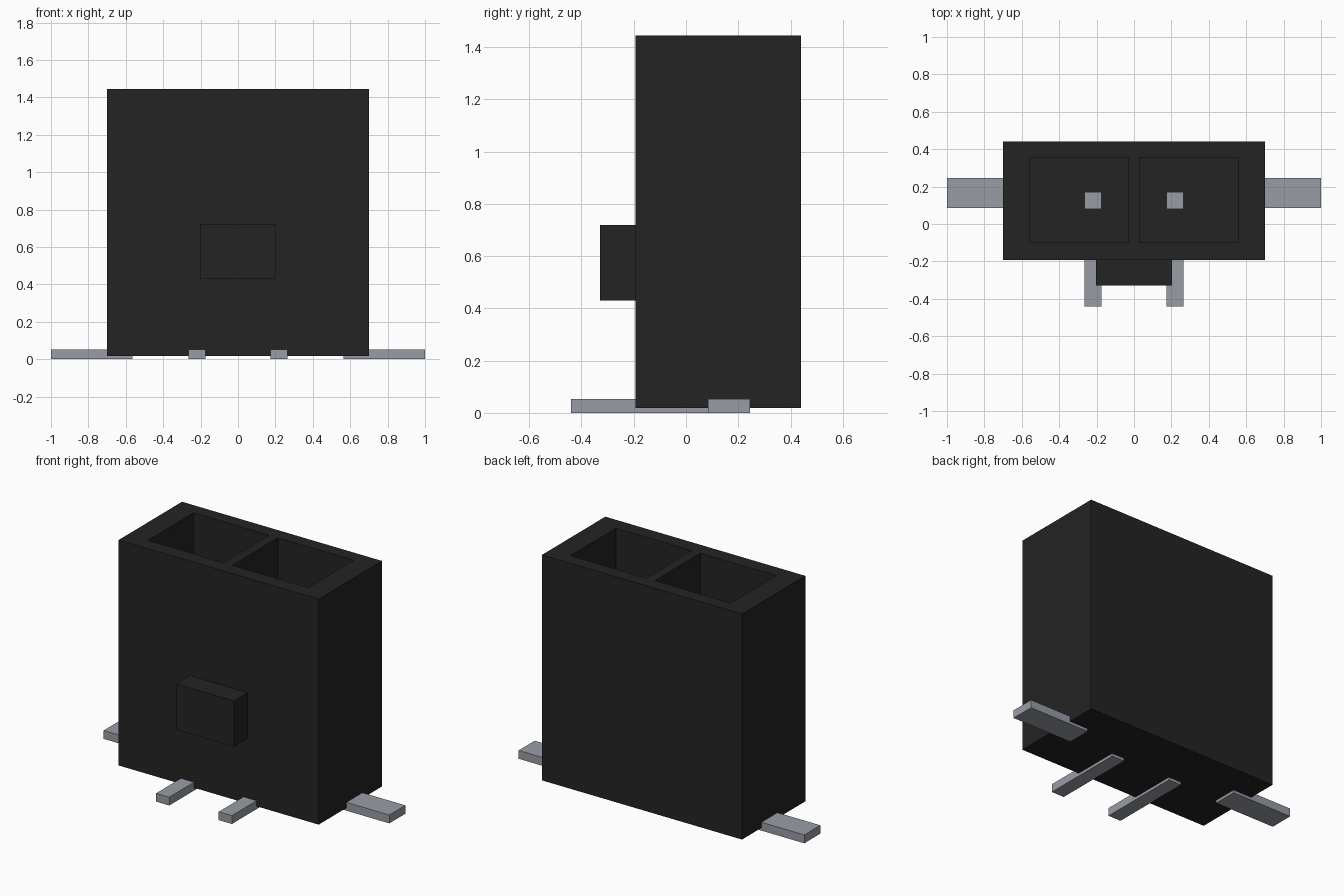
import bpy
import bmesh

cube = bpy.data.objects.get("Cube")
if cube:
    bpy.data.objects.remove(cube, do_unlink=True)


def material(name, rgb, rough):
    m = bpy.data.materials.new(name)
    m.use_nodes = True
    m.diffuse_color = (*rgb, 1)
    bsdf = m.node_tree.nodes["Principled BSDF"]
    bsdf.inputs["Base Color"].default_value = (*rgb, 1)
    bsdf.inputs["Roughness"].default_value = rough
    return m


BLACK = material("black plastic", (0.017, 0.017, 0.017), 0.6)
METAL = material("grey metal", (0.32, 0.335, 0.38), 0.4)


def finish(name, bm, mat):
    bmesh.ops.recalc_face_normals(bm, faces=bm.faces[:])
    mesh = bpy.data.meshes.new(name)
    bm.to_mesh(mesh)
    bm.free()
    mesh.materials.append(mat)
    ob = bpy.data.objects.new(name, mesh)
    bpy.context.collection.objects.link(ob)
    return ob


def box(name, x, y, z, mat):
    """Box spanning the given (low, high) ranges."""
    bm = bmesh.new()
    bmesh.ops.create_cube(bm, size=1)
    for v in bm.verts:
        v.co = [r[0] if c < 0 else r[1] for c, r in zip(v.co, (x, y, z))]
    return finish(name, bm, mat)


# Housing: a top rim laid out as a grid, pockets pushed down, walls dropped to the base
BASE, TOP, FLOOR = 0.018, 1.445, 0.35
xs = (-0.70, -0.56, -0.03, 0.03, 0.56, 0.70)
ys = (-0.193, -0.10, 0.355, 0.44)
bm = bmesh.new()
grid = [[bm.verts.new((x, y, TOP)) for y in ys] for x in xs]
pockets = []
for i in range(len(xs) - 1):
    for j in range(len(ys) - 1):
        f = bm.faces.new((grid[i][j], grid[i + 1][j], grid[i + 1][j + 1], grid[i][j + 1]))
        if j == 1 and i in (1, 3):
            pockets.append(f)
outline = [e for e in bm.edges if e.is_boundary]
walls = bmesh.ops.extrude_edge_only(bm, edges=outline)["geom"]
for v in walls:
    if isinstance(v, bmesh.types.BMVert):
        v.co.z = BASE
bmesh.ops.holes_fill(bm, edges=[e for e in bm.edges if e.is_boundary], sides=0)
for f in bmesh.ops.extrude_discrete_faces(bm, faces=pockets)["faces"]:
    for v in f.verts:
        v.co.z = FLOOR
bmesh.ops.dissolve_limit(bm, angle_limit=0.01, verts=bm.verts[:], edges=bm.edges[:])
finish("housing", bm, BLACK)

# Latch block on the front
box("latch_block", (-0.203, 0.203), (-0.33, -0.193), (0.43, 0.72), BLACK)

# Contacts and solder tabs, mirrored left and right
for side, s in (("left", 1), ("right", -1)):
    def span(a, b):
        return tuple(sorted((s * a, s * b)))
    box(side + "_contact_pin", span(0.173, 0.265), (0.08, 0.172), (0.03, 1.10), METAL)
    box(side + "_contact_foot", span(0.173, 0.265), (-0.44, 0.115), (0, 0.053), METAL)
    box(side + "_solder_tab", span(0.563, 1.0), (0.085, 0.245), (0, 0.053), METAL)
